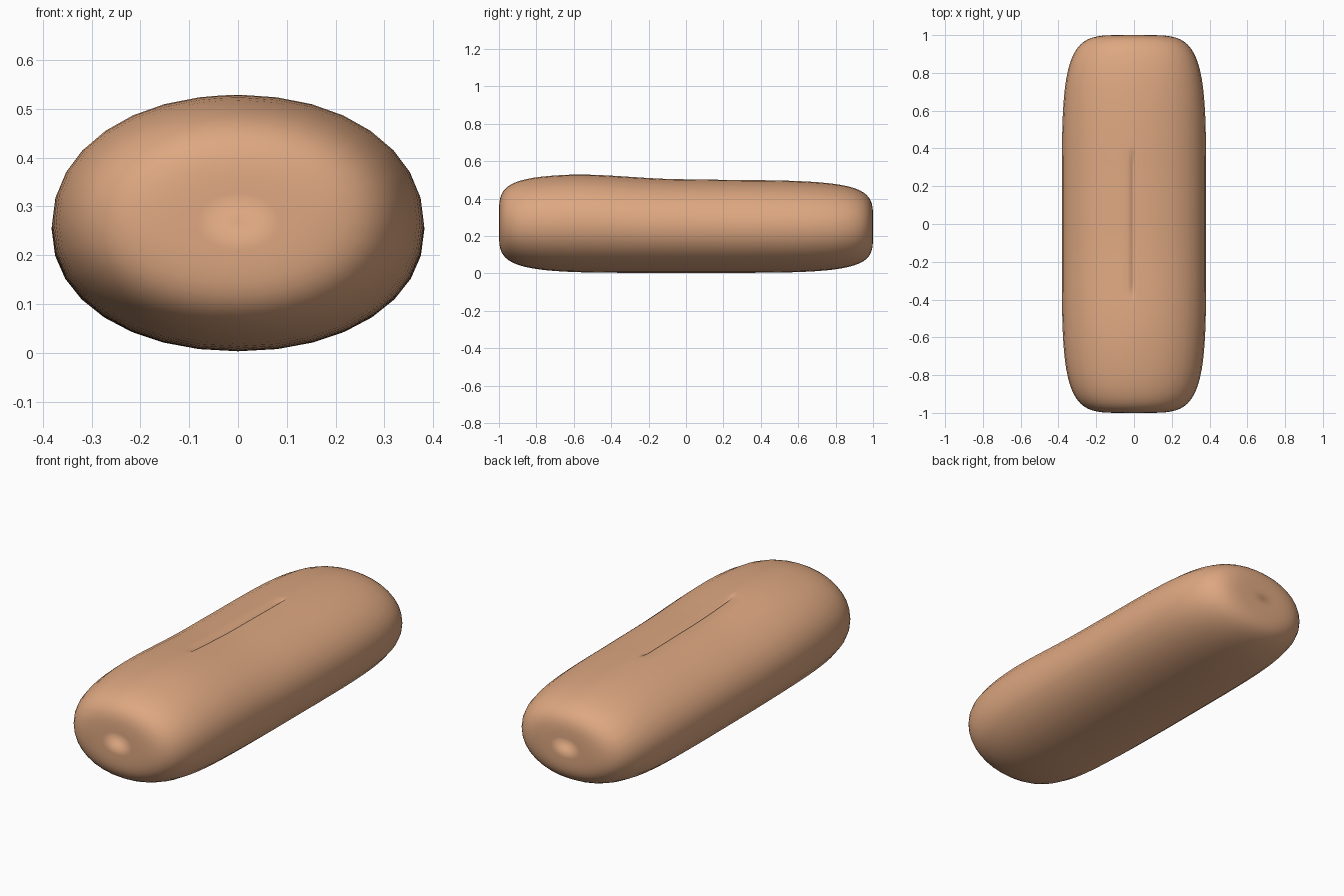
import bpy, bmesh, math

if "Cube" in bpy.data.objects:
    bpy.data.objects.remove(bpy.data.objects["Cube"])

def interp(table, y):
    # smooth interpolation through (y, value) pairs
    for (a, va), (b, vb) in zip(table, table[1:]):
        if y <= b:
            t = max(0, (y - a) / (b - a))
            t = t * t * (3 - 2 * t)
            return va + (vb - va) * t
    return table[-1][1]

def spow(v, p):
    return math.copysign(abs(v) ** p, v)

HALF_W = 0.382
TOP = [(-1, 0.535), (-0.65, 0.533), (0.0, 0.503), (0.3, 0.499), (0.9, 0.496), (1, 0.494)]
N, P = 5.0, 0.95

# angles from the top: 32 sides plus extra columns beside the crust score
angles = sorted([math.tau * i / 32 for i in range(-16, 16)] + [-0.08, -0.025, 0.012, 0.03])

# lengthwise stations, closer together at the rounded ends and at the score ends
ys = [math.sin(math.pi / 2 * math.sin(math.pi / 2 * i / 24)) for i in range(-23, 24)]
ys = sorted(set([round(y, 4) for y in ys] + [-0.41, -0.385, -0.36, -0.33, 0.33, 0.36, 0.385, 0.41]))

def score_depth(y):
    return 0.02 * max(0, min(1, (0.40 - abs(y)) / 0.06))

bm = bmesh.new()
rings = []
for y in ys:
    s = (1 - abs(y) ** N) ** (1 / N)
    top, bot = interp(TOP, y), 0.003
    mid, half = (top + bot) / 2, (top - bot) / 2
    ring = []
    for a in angles:
        x = HALF_W * s * spow(math.sin(a), P)
        z = mid + half * s * spow(math.cos(a), P)
        # narrow score: gentle slope on the left, steep lip on the right
        if abs(a) < 1e-6:
            z -= score_depth(y)
        elif abs(a + 0.025) < 1e-6:
            z -= score_depth(y) * 0.4
        ring.append(bm.verts.new((x, y, z)))
    rings.append(ring)

n = len(angles)
for r0, r1 in zip(rings, rings[1:]):
    for i in range(n):
        j = (i + 1) % n
        bm.faces.new((r0[i], r0[j], r1[j], r1[i]))

# close both ends with a pole
for ring, y in ((rings[0], -1), (rings[-1], 1)):
    pole = bm.verts.new((0, y, (interp(TOP, y) + 0.003) / 2))
    for i in range(n):
        bm.faces.new((ring[i], ring[(i + 1) % n], pole))
bmesh.ops.recalc_face_normals(bm, faces=bm.faces)

mesh = bpy.data.meshes.new("bread_loaf")
bm.to_mesh(mesh)
bm.free()
for p in mesh.polygons:
    p.use_smooth = True
loaf = bpy.data.objects.new("bread_loaf", mesh)
bpy.context.collection.objects.link(loaf)

# baked crust colour
mat = bpy.data.materials.new("crust")
mat.diffuse_color = (0.73, 0.39, 0.22, 1)
mat.use_nodes = True
mat.node_tree.nodes["Principled BSDF"].inputs["Base Color"].default_value = mat.diffuse_color
mesh.materials.append(mat)
